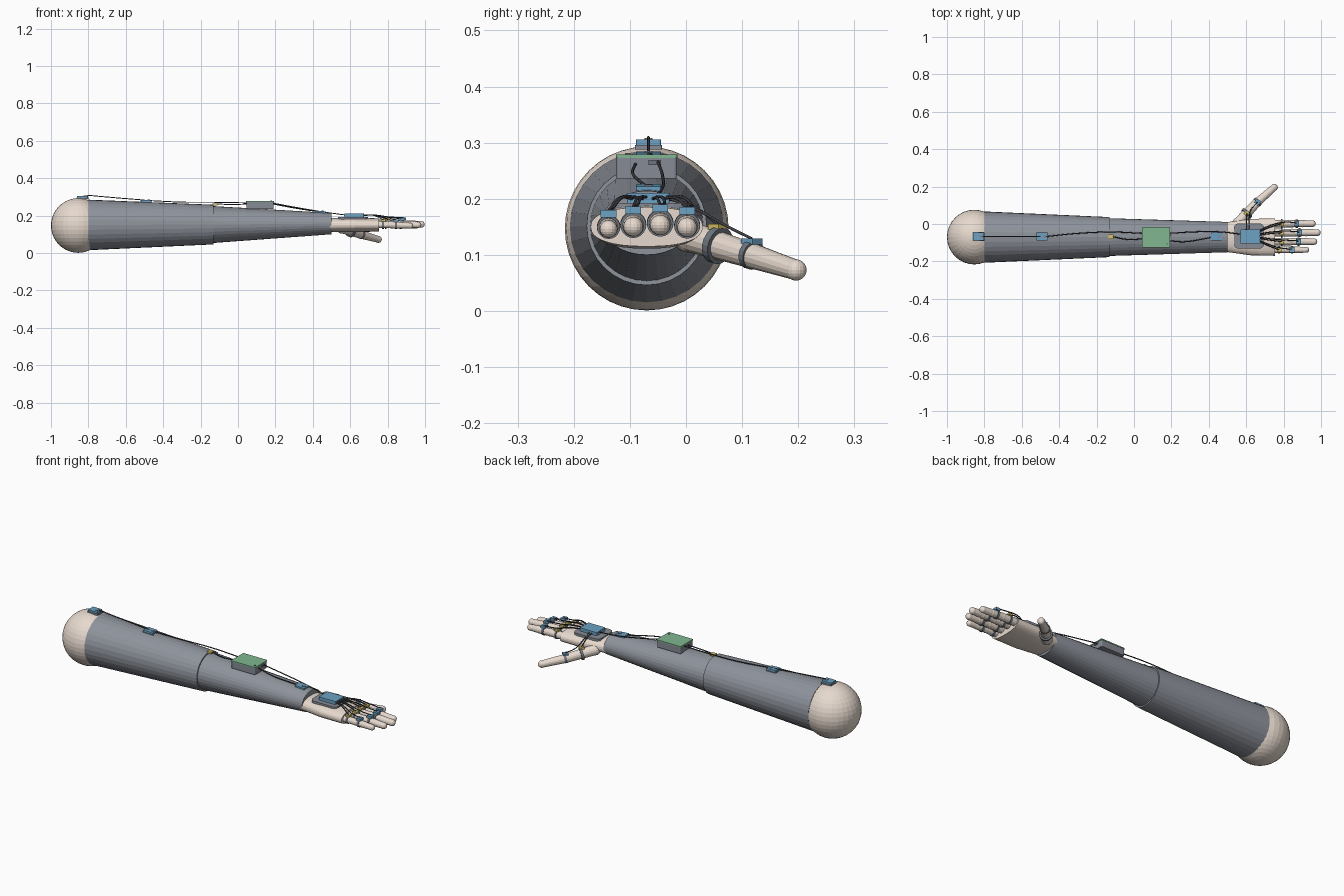
import bpy, bmesh, math
from mathutils import Vector, Matrix

if "Cube" in bpy.data.objects:
    bpy.data.objects.remove(bpy.data.objects["Cube"])

CY = -0.07  # arm axis in y


def mat(name, r, g, b):
    m = bpy.data.materials.new(name)
    m.diffuse_color = (r, g, b, 1)
    m.use_nodes = True
    m.node_tree.nodes["Principled BSDF"].inputs["Base Color"].default_value = m.diffuse_color
    return m


SKIN = mat("skin", 0.80, 0.70, 0.62)
CLOTH = mat("sleeve_cloth", 0.27, 0.29, 0.33)
DARK = mat("dark_strap", 0.16, 0.18, 0.21)
CASE = mat("case_grey", 0.24, 0.26, 0.30)
WIRE = mat("wire_black", 0.05, 0.05, 0.06)
BLUE = mat("sensor_blue", 0.15, 0.36, 0.55)
GREEN = mat("board_green", 0.22, 0.47, 0.28)
YELLOW = mat("flex_yellow", 0.70, 0.56, 0.14)


def finish(name, bm, m):
    bmesh.ops.recalc_face_normals(bm, faces=bm.faces)
    me = bpy.data.meshes.new(name)
    bm.to_mesh(me)
    bm.free()
    me.materials.append(m)
    ob = bpy.data.objects.new(name, me)
    bpy.context.collection.objects.link(ob)
    return ob


def loft(name, sections, m, n=32, power=1.0):
    """Closed tube through (x, z, half width, half height) ellipses."""
    bm = bmesh.new()
    rings = []
    for x, z, ry, rz in sections:
        ring = []
        for i in range(n):
            a = 2 * math.pi * i / n
            c, s = math.cos(a), math.sin(a)
            c = math.copysign(abs(c) ** power, c)
            s = math.copysign(abs(s) ** power, s)
            ring.append(bm.verts.new((x, CY + ry * c, z + rz * s)))
        rings.append(ring)
    for a, b in zip(rings, rings[1:]):
        for i in range(n):
            j = (i + 1) % n
            bm.faces.new((a[i], a[j], b[j], b[i]))
    bm.faces.new(rings[0])
    bm.faces.new(rings[-1])
    return finish(name, bm, m)


def box(name, loc, size, m, bevel=0.0, turn=0.0, tilt=0.0):
    bm = bmesh.new()
    bmesh.ops.create_cube(bm, size=1)
    bmesh.ops.scale(bm, vec=size, verts=bm.verts)
    if bevel:  # round the upright corners only
        up = [e for e in bm.edges if abs(e.verts[0].co.z - e.verts[1].co.z) > 1e-5]
        bmesh.ops.bevel(bm, geom=up, offset=bevel, segments=3, profile=0.5, affect='EDGES')
    ob = finish(name, bm, m)
    ob.location = loc
    ob.rotation_euler = (0, tilt, turn)
    return ob


def ball(bm, p, r, n=16):
    bmesh.ops.create_uvsphere(bm, u_segments=n, v_segments=n // 2 + 2, radius=r,
                              matrix=Matrix.Translation(p))


def rod(bm, a, b, r1, r2, n=16):
    d = b - a
    rot = d.to_track_quat('Z', 'Y').to_matrix().to_4x4()
    bmesh.ops.create_cone(bm, cap_ends=True, segments=n, radius1=r1, radius2=r2,
                          depth=d.length, matrix=Matrix.Translation((a + b) / 2) @ rot)


def digit(name, pts, radii):
    """Tapered segments with a ball at each joint."""
    bm = bmesh.new()
    pts = [Vector(p) for p in pts]
    for i, p in enumerate(pts):
        ball(bm, p, radii[i])
        if i:
            rod(bm, pts[i - 1], p, radii[i - 1] * 0.96, radii[i] * 0.96)
    return finish(name, bm, SKIN)


def strap(name, p, d, r, width):
    bm = bmesh.new()
    h = Vector(d).normalized() * width / 2
    rod(bm, Vector(p) - h, Vector(p) + h, r, r, 20)
    return finish(name, bm, DARK)


def wire(name, pts, r=0.0028):
    cu = bpy.data.curves.new(name, 'CURVE')
    cu.dimensions = '3D'
    cu.bevel_depth, cu.bevel_resolution, cu.resolution_u = r, 1, 8
    cu.use_fill_caps = True
    sp = cu.splines.new('BEZIER')
    sp.bezier_points.add(len(pts) - 1)
    for bp, p in zip(sp.bezier_points, pts):
        bp.co = p
        bp.handle_left_type = bp.handle_right_type = 'AUTO'
    cu.materials.append(WIRE)
    ob = bpy.data.objects.new(name, cu)
    bpy.context.collection.objects.link(ob)


# shoulder ball, sleeves and hand
bm = bmesh.new()
bmesh.ops.create_uvsphere(bm, u_segments=32, v_segments=20, radius=0.146,
                          matrix=Matrix.Translation((-0.854, CY, 0.147)))
finish("shoulder", bm, SKIN)
loft("upper_sleeve", [(-0.80, 0.150, 0.137, 0.135), (-0.13, 0.152, 0.107, 0.106)], CLOTH)
loft("forearm_sleeve", [(-0.14, 0.152, 0.101, 0.099), (0.50, 0.157, 0.081, 0.057)], CLOTH)
loft("palm", [(0.47, 0.150, 0.077, 0.037), (0.53, 0.150, 0.084, 0.038),
              (0.62, 0.150, 0.097, 0.039), (0.755, 0.150, 0.100, 0.035)], SKIN, 32, 0.85)

# fingers with flex strip, motion sensor, straps and wires
fingers = [("little", -0.138, 0.147, 0.937, 0.0175, 0.776, 0.845),
           ("ring", -0.094, 0.151, 0.980, 0.0195, 0.79, 0.88),
           ("middle", -0.046, 0.154, 0.998, 0.0200, 0.79, 0.885),
           ("index", 0.002, 0.150, 0.972, 0.0195, 0.79, 0.87)]
for k, (nm, y, z, tip, r, xf, xs) in enumerate(fingers):
    end = tip - r * 0.9
    pts = [(0.735, y, z + 0.004), (0.735 + (end - 0.735) * 0.45, y, z + 0.003),
           (0.735 + (end - 0.735) * 0.75, y, z + 0.001), (end, y, z - 0.001)]
    digit(nm + "_finger", pts, [r * 1.1, r * 1.05, r, r * 0.9])
    strap(nm + "_knuckle_strap", (xf, y, z + 0.003), (1, 0, 0), r * 1.2, 0.010)
    strap(nm + "_sensor_strap", (xs, y, z + 0.002), (1, 0, 0), r * 1.18, 0.012)
    top = z + r * 1.1
    box(nm + "_flex_strip", (xf, y, top + 0.008), (0.024, 0.024, 0.010), YELLOW)
    box(nm + "_sensor", (xs, y, top + 0.007), (0.026, 0.028, 0.013), BLUE)
    hy = -0.095 + k * 0.018
    wire(nm + "_wire", [(0.67, hy, 0.200), (0.72, (hy + y) / 2, 0.202), (xf, y, top + 0.013)])
    wire(nm + "_sensor_wire", [(0.67, hy + 0.006, 0.203), (0.73, y * 0.6 + hy * 0.4 + 0.008, 0.203),
                               (xf + 0.02, y + 0.008, top + 0.017), (xs, y + 0.004, top + 0.013)])

# thumb
t0, t1, t2 = Vector((0.555, 0.005, 0.133)), Vector((0.655, 0.112, 0.100)), Vector((0.750, 0.196, 0.073))
digit("thumb", [t0, t1, t2], [0.029, 0.024, 0.019])
ang = math.atan2(t1.y - t0.y, t1.x - t0.x)
b = t0.lerp(t1, 0.48)
strap("thumb_base_strap", b, t1 - t0, 0.033, 0.014)
box("thumb_flex_strip", b + Vector((0, 0, 0.033)), (0.026, 0.022, 0.010), YELLOW, 0, ang)
s = t1 + Vector((0.005, 0.005, 0))
strap("thumb_sensor_strap", s, t2 - t1, 0.026, 0.012)
box("thumb_sensor", s + Vector((0, 0, 0.024)), (0.028, 0.026, 0.011), BLUE, 0, ang)
wire("thumb_wire", [(0.60, -0.034, 0.200), (0.602, 0.01, 0.188), b + Vector((0, 0, 0.038))])
wire("thumb_sensor_wire", [(0.615, -0.034, 0.202), (0.615, 0.02, 0.180),
                           (0.625, 0.075, 0.150), s + Vector((0, 0, 0.029))])

# back of hand pad and hub
box("hand_pad", (0.615, -0.064, 0.186), (0.162, 0.136, 0.013), CASE, 0.026)
box("hand_hub", (0.622, -0.067, 0.199), (0.104, 0.076, 0.022), BLUE, 0.004)

# forearm controller case with board lid
box("controller_case", (0.118, CY, 0.255), (0.145, 0.107, 0.037), CASE, 0.005)
box("controller_board", (0.118, CY, 0.2755), (0.149, 0.110, 0.006), GREEN, 0.005)
box("controller_light", (0.178, -0.105, 0.2795), (0.008, 0.008, 0.004), DARK)
box("controller_port", (0.192, -0.056, 0.265), (0.006, 0.022, 0.009), DARK)

# motion sensors along the arm
for nm, x, z, tilt in [("shoulder", -0.832, 0.298, 0.0), ("upper_arm", -0.492, 0.275, 0.043),
                       ("wrist", 0.440, 0.216, 0.065)]:
    box(nm + "_sensor_base", (x, CY + 0.003, z - 0.006), (0.064, 0.048, 0.008), CASE, 0.003, 0, tilt)
    box(nm + "_sensor", (x, CY + 0.003, z + 0.002), (0.058, 0.044, 0.012), BLUE, 0.003, 0, tilt)
    box(nm + "_sensor_chip", (x + 0.014, CY + 0.003, z + 0.008), (0.014, 0.014, 0.004), CASE, 0, 0, tilt)
box("elbow_flex_strip", (-0.122, CY + 0.003, 0.260), (0.026, 0.024, 0.010), YELLOW)

# wires along the arm
wire("shoulder_wire", [(-0.81, -0.067, 0.309), (-0.65, -0.067, 0.295), (-0.50, -0.067, 0.283)])
wire("upper_arm_wire", [(-0.47, -0.067, 0.280), (-0.30, -0.050, 0.272),
                        (-0.12, -0.043, 0.271), (0.05, -0.050, 0.268)])
wire("elbow_wire", [(-0.115, -0.067, 0.263), (-0.04, -0.082, 0.259), (0.05, -0.080, 0.262)])
wire("wrist_wire", [(0.188, -0.090, 0.262), (0.27, -0.095, 0.246),
                    (0.36, -0.082, 0.231), (0.42, -0.070, 0.222)])
wire("hub_wire", [(0.190, -0.050, 0.266), (0.32, -0.042, 0.242),
                  (0.46, -0.042, 0.219), (0.575, -0.055, 0.203)])
